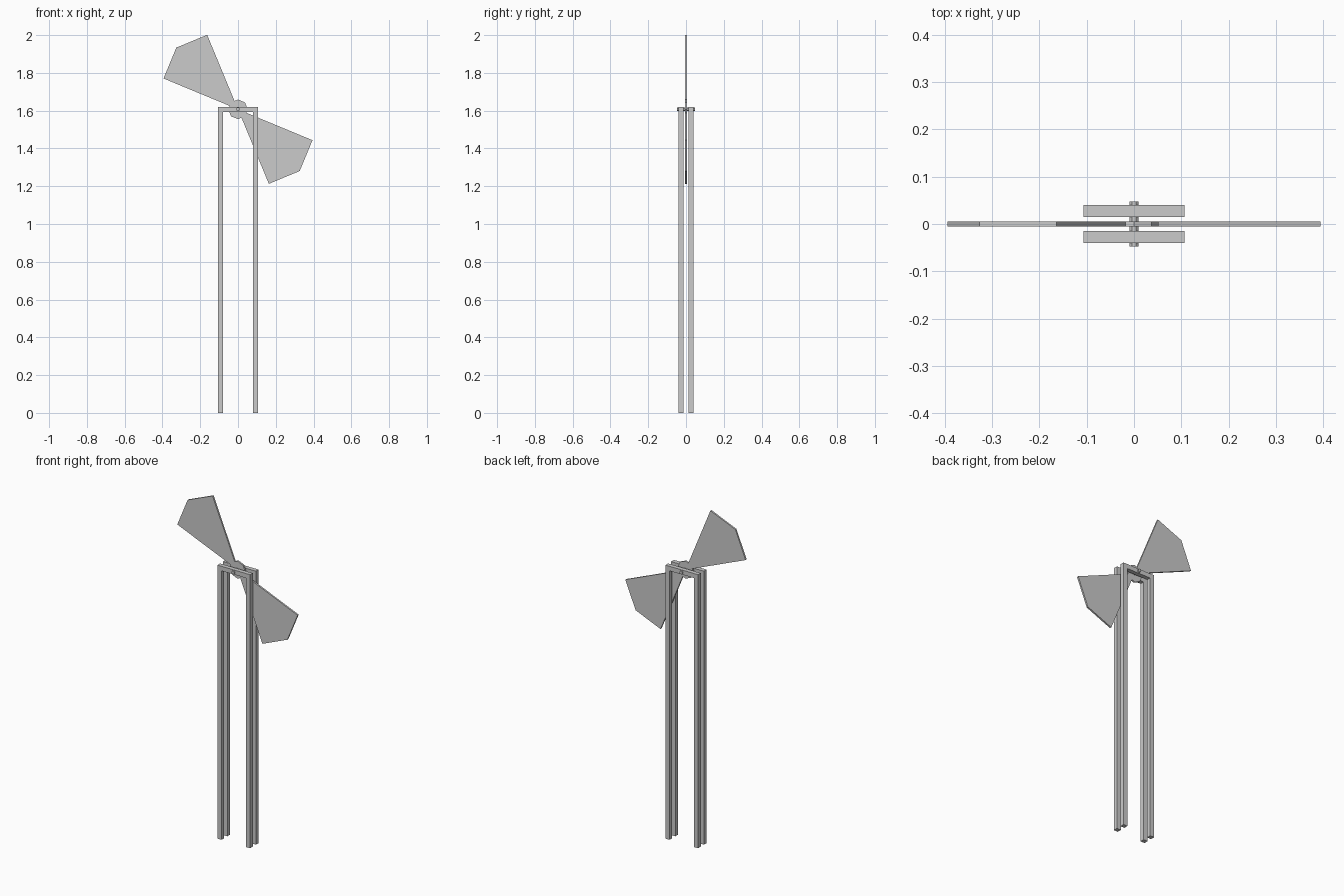
import bpy, bmesh
from math import cos, sin, radians

if "Cube" in bpy.data.objects:
    bpy.data.objects.remove(bpy.data.objects["Cube"])

HUB_Z = 1.607


def plate(name, outline, y0, y1):
    """Extrude an (x, z) outline along y into a flat solid."""
    bm = bmesh.new()
    face = bm.faces.new([bm.verts.new((x, y0, z)) for x, z in outline])
    ext = bmesh.ops.extrude_face_region(bm, geom=[face])
    verts = [v for v in ext["geom"] if isinstance(v, bmesh.types.BMVert)]
    bmesh.ops.translate(bm, verts=verts, vec=(0, y1 - y0, 0))
    bmesh.ops.recalc_face_normals(bm, faces=bm.faces)
    mesh = bpy.data.meshes.new(name)
    bm.to_mesh(mesh)
    bm.free()
    ob = bpy.data.objects.new(name, mesh)
    bpy.context.collection.objects.link(ob)
    return ob


def polar(points):
    return [(r * cos(radians(a)), HUB_Z + r * sin(radians(a))) for a, r in points]


# Two U-shaped stands, front and back
right = [(0.08, 1.593), (0.08, 0), (0.107, 0), (0.107, 1.62)]
arch = right + [(-x, z) for x, z in reversed(right)]
plate("front_stand", arch, -0.04, -0.0145)
plate("back_stand", arch, 0.0145, 0.04)

# Two-bladed rotor: octagonal hub with a kite-shaped blade on opposite sides
R = 0.462
half = [(0, 0.052), (45, 0.052), (90, 0.052), (112.5, 0.048),
        (112.5, R * cos(radians(22.5))), (135, R),
        (157.5, R * cos(radians(22.5))), (157.5, 0.048)]
plate("rotor", polar(half + [(a + 180, r) for a, r in half]), -0.005, 0.005)

# Axle through both stands and the rotor
plate("axle", polar([(i * 45 + 22.5, 0.01) for i in range(8)]), -0.048, 0.048)
